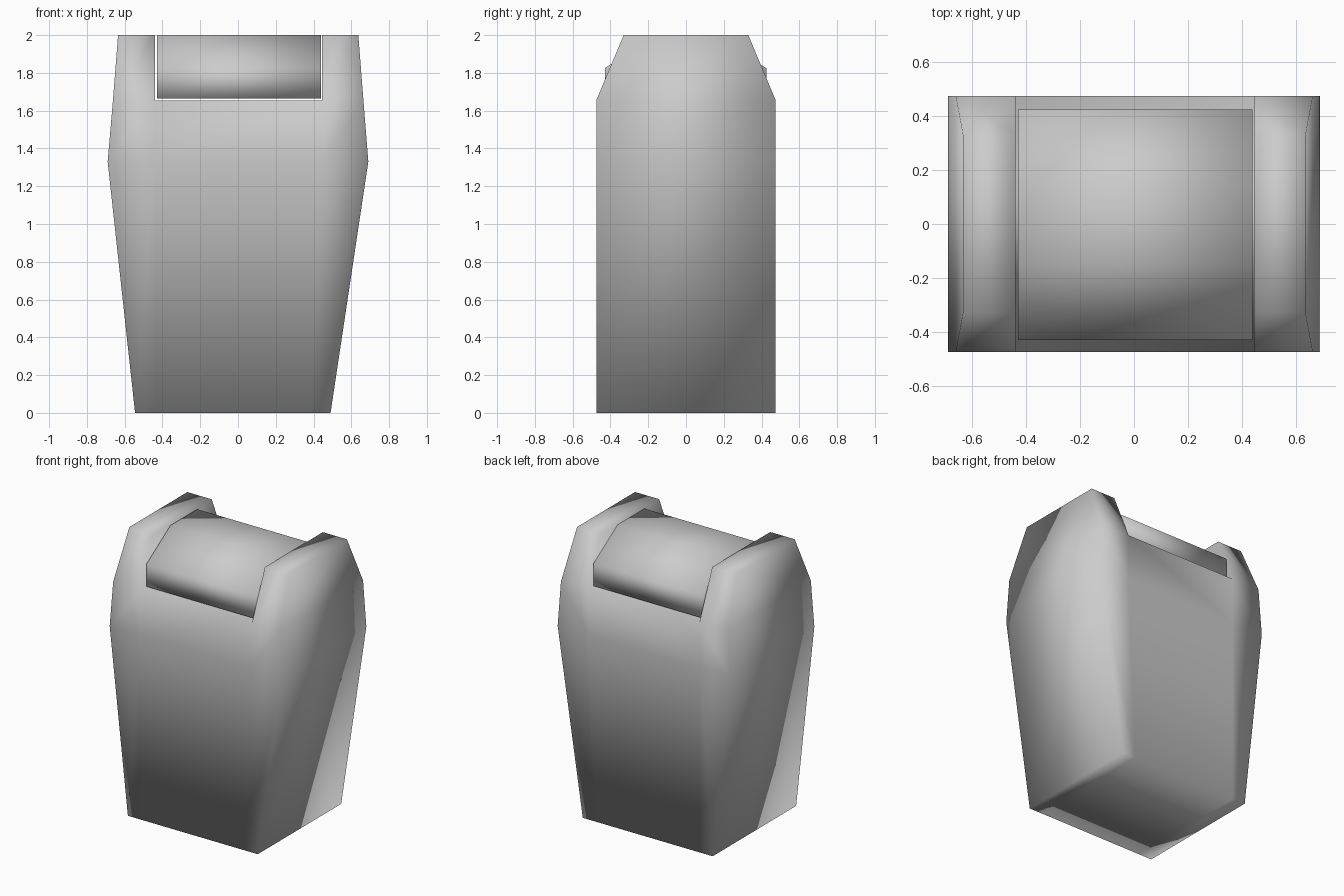
import bpy
import bmesh

if "Cube" in bpy.data.objects:
    bpy.data.objects.remove(bpy.data.objects["Cube"], do_unlink=True)

GREY = (0.6, 0.6, 0.6, 1.0)
grey = bpy.data.materials.new("bin grey")
grey.use_nodes = True
grey.diffuse_color = GREY
grey.node_tree.nodes["Principled BSDF"].inputs["Base Color"].default_value = GREY


def finish(name, bm):
    """Turn a bmesh into a softly shaded object."""
    bmesh.ops.recalc_face_normals(bm, faces=bm.faces)
    for face in bm.faces:
        face.smooth = True
    mesh = bpy.data.meshes.new(name)
    bm.to_mesh(mesh)
    bm.free()
    mesh.materials.append(grey)
    obj = bpy.data.objects.new(name, mesh)
    bpy.context.collection.objects.link(obj)
    return obj


# Bin body: rows of (height, half depth, four x positions), bottom to top
rows = [
    (0.0, 0.475, (-0.545, -0.44, 0.39, 0.49)),
    (1.33, 0.475, (-0.69, -0.44, 0.445, 0.69)),
    (1.655, 0.475, (-0.662, -0.44, 0.445, 0.664)),
    (2.0, 0.33, (-0.635, -0.44, 0.445, 0.637)),
]
bm = bmesh.new()
front, back = [
    [[bm.verts.new((x, side * depth, z)) for x in xs] for z, depth, xs in rows]
    for side in (-1, 1)
]
top = len(rows) - 1

# Front and back walls, leaving the lid slot open between the two arms
for wall in (front, back):
    for r in range(top):
        for c in range(3):
            if r == top - 1 and c == 1:
                continue
            bm.faces.new((wall[r][c], wall[r][c + 1], wall[r + 1][c + 1], wall[r + 1][c]))


def bridge(a, b):
    """Join one edge of the front wall to the same edge of the back wall."""
    (r, c), (s, d) = a, b
    bm.faces.new((front[r][c], front[s][d], back[s][d], back[r][c]))


# Outer sides, base, slot and arm tops
for r in range(top):
    bridge((r, 0), (r + 1, 0))
    bridge((r, 3), (r + 1, 3))
for c in range(3):
    bridge((0, c), (0, c + 1))
bridge((top - 1, 1), (top - 1, 2))
for c in (1, 2):
    bridge((top - 1, c), (top, c))
for c in (0, 2):
    bridge((top, c), (top, c + 1))
finish("bin_body", bm)

# Lid: six-sided profile stretched across the slot
profile = [(-0.43, 1.665), (-0.43, 1.825), (-0.155, 2.0),
           (0.15, 2.0), (0.425, 1.825), (0.425, 1.665)]
bm = bmesh.new()
end = bm.faces.new([bm.verts.new((-0.43, y, z)) for y, z in profile])
moved = bmesh.ops.extrude_face_region(bm, geom=[end], use_keep_orig=True)["geom"]
bmesh.ops.translate(bm, vec=(0.87, 0, 0),
                    verts=[v for v in moved if isinstance(v, bmesh.types.BMVert)])
finish("bin_lid", bm)
